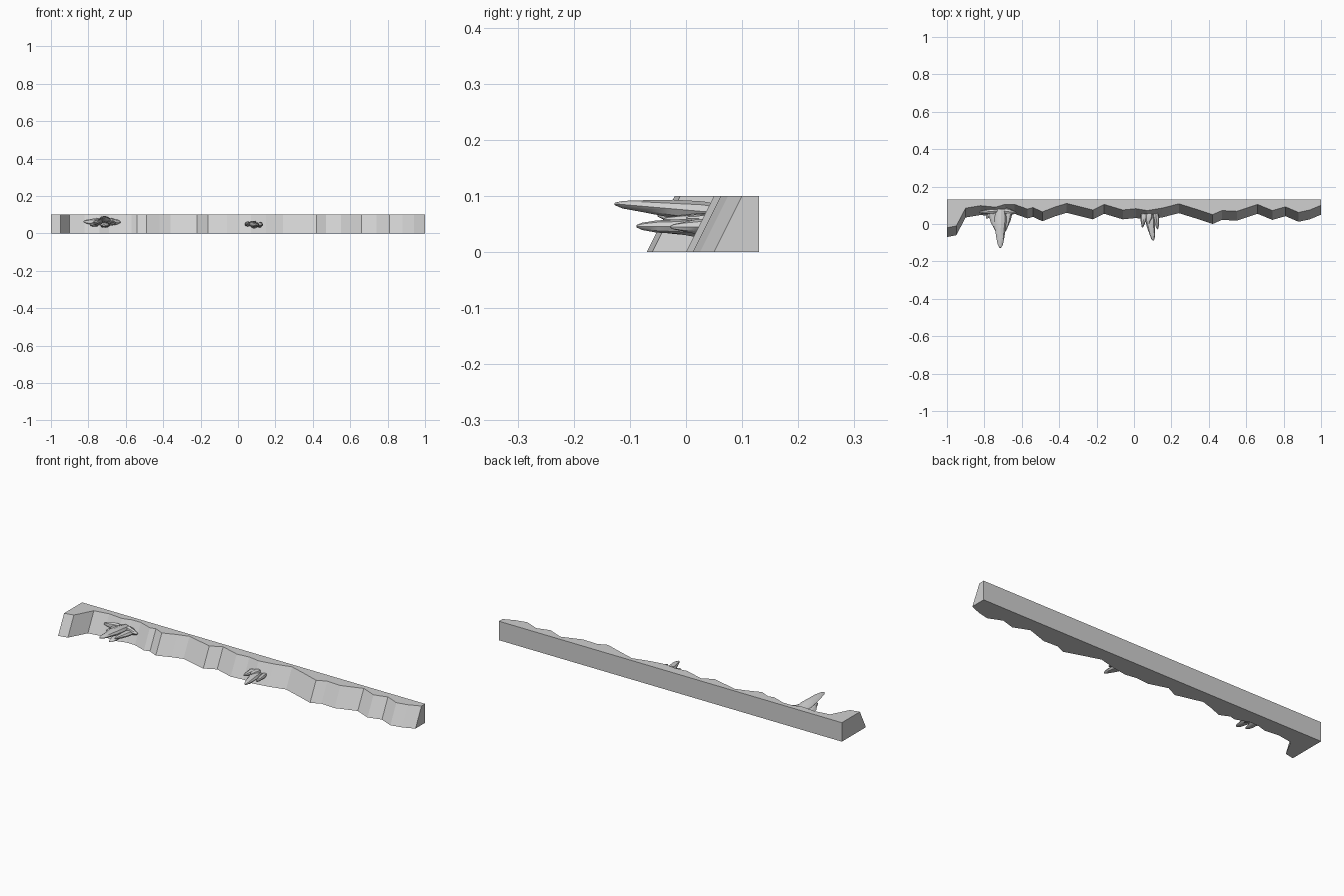
import bpy, bmesh, random
from math import cos, sin, tau
from mathutils import Vector

cube = bpy.data.objects.get("Cube")
if cube:
    bpy.data.objects.remove(cube, do_unlink=True)
random.seed(4)

stone = bpy.data.materials.new("pale_grey_stone")
stone.use_nodes = True
colour = (0.63, 0.63, 0.63, 1)
stone.diffuse_color = colour
stone.node_tree.nodes["Principled BSDF"].inputs["Base Color"].default_value = colour


def finish(name, bm):
    bmesh.ops.recalc_face_normals(bm, faces=bm.faces)
    mesh = bpy.data.meshes.new(name)
    bm.to_mesh(mesh)
    bm.free()
    mesh.materials.append(stone)
    obj = bpy.data.objects.new(name, mesh)
    bpy.context.collection.objects.link(obj)
    return obj


# Rock ledge: wavy front foot line, leaning back to the top, flat back
BACK, HEIGHT, LEAN = 0.13, 0.1, 0.05
foot = [(-1, -.07), (-.95, -.06), (-.9, .035), (-.82, .048), (-.74, .04),
        (-.69, .055), (-.64, .055), (-.57, .03), (-.54, .038), (-.49, .015),
        (-.42, .042), (-.36, .06), (-.22, .025), (-.16, .055), (-.06, .025),
        (.01, .032), (.07, .022), (.15, .035), (.24, .058), (.33, .03),
        (.42, .0), (.47, .022), (.55, .018), (.66, .055), (.74, .022),
        (.81, .042), (.88, .012), (.94, .025), (1, .05)]
bm = bmesh.new()
outline = foot + [(1, BACK), (-1, BACK)]
low = [bm.verts.new((x, y, 0)) for x, y in outline]
high = [bm.verts.new((x, y + (LEAN if y < BACK else 0), HEIGHT)) for x, y in outline]
bm.faces.new(low)
bm.faces.new(high)
for i in range(len(low)):
    j = (i + 1) % len(low)
    bm.faces.new((low[i], low[j], high[j], high[i]))
finish("rock_ledge", bm)


# Faceted spike tapering from base to tip, slightly irregular
def spike(bm, base, tip, width, height, sides=8):
    base, tip = Vector(base), Vector(tip)
    axis = (tip - base).normalized()
    across = axis.cross(Vector((0, 0, 1))).normalized()
    up = across.cross(axis)
    rings = []
    for t, r in ((0, .75), (.25, 1), (.5, .85), (.75, .6), (.93, .36), (1, .12)):
        centre = base.lerp(tip, t)
        ring = []
        for k in range(sides):
            a = tau * k / sides
            s = r * random.uniform(.85, 1.12)
            ring.append(bm.verts.new(centre + across * cos(a) * width * s
                                     + up * sin(a) * height * s))
        rings.append(ring)
    for a, b in zip(rings, rings[1:]):
        for k in range(sides):
            j = (k + 1) % sides
            bm.faces.new((a[k], a[j], b[j], b[k]))
    bm.faces.new(rings[0])
    bm.faces.new(rings[-1])


def cluster(name, spikes):
    bm = bmesh.new()
    for s in spikes:
        spike(bm, *s)
    obj = finish(name, bm)
    bpy.context.view_layer.objects.active = obj
    bpy.ops.object.select_all(action='DESELECT')
    obj.select_set(True)
    bpy.ops.object.shade_smooth_by_angle(angle=0.52)


# Large outcrop near the right end, with two sideways stubs
cluster("large_spike_cluster", [
    ((-.71, .08, .068), (-.715, -.127, .086), .034, .018),
    ((-.76, .08, .055), (-.73, -.05, .065), .024, .016),
    ((-.67, .08, .055), (-.69, -.04, .058), .022, .016),
    ((-.71, .07, .045), (-.71, -.055, .04), .026, .014),
    ((-.73, .07, .062), (-.825, .062, .062), .016, .018),
    ((-.70, .07, .062), (-.628, .06, .06), .017, .02),
    ((-.75, .075, .05), (-.79, .03, .045), .016, .014),
])

# Small outcrop near the middle
cluster("small_spike_cluster", [
    ((.08, .055, .045), (.103, -.088, .046), .026, .017),
    ((.055, .06, .05), (.045, -.018, .05), .017, .014),
    ((.115, .06, .045), (.126, -.028, .045), .016, .014),
    ((.08, .06, .055), (.075, .0, .06), .02, .012),
])
